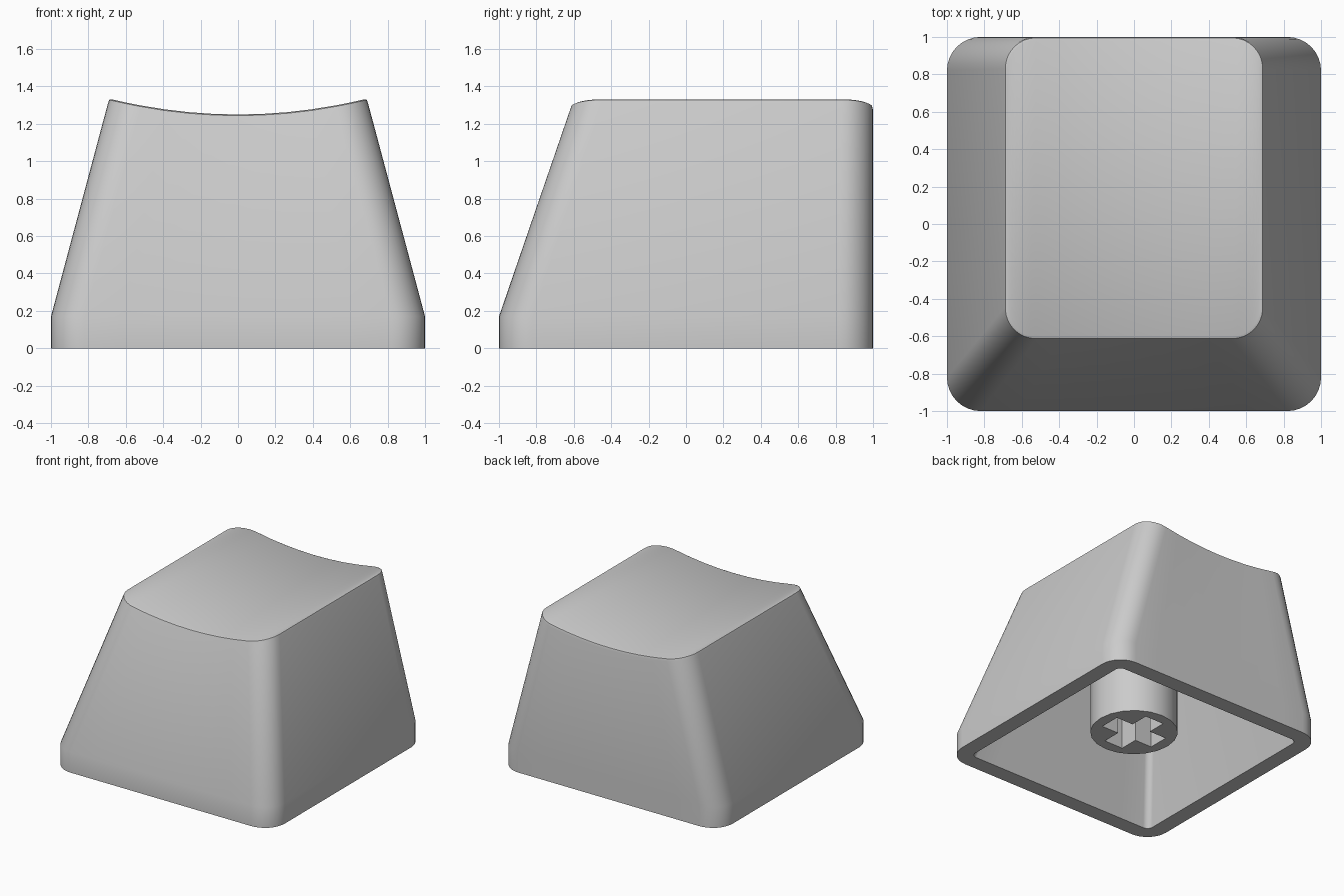
import bpy, bmesh, math

if "Cube" in bpy.data.objects:
    bpy.data.objects.remove(bpy.data.objects["Cube"])


def dish(x):
    # cylindrical scoop running front to back
    return 1.25 + 0.08 * (x / 0.67) ** 2


def ring(bm, hx, y0, y1, r, z, seg=8, mid=8):
    # rounded rectangle: front half left to right, then the back half right to left
    xs = [(-hx + r - r * math.cos(a), r - r * math.sin(a))
          for a in [math.pi / 2 * i / seg for i in range(seg + 1)]]
    w = hx - r
    front = xs + [(-w + 2 * w * i / mid, 0) for i in range(1, mid)]
    front += [(-x, d) for x, d in reversed(xs)]
    pts = [(x, y0 + d) for x, d in front] + [(x, y1 - d) for x, d in reversed(front)]
    return [bm.verts.new((x, y, z(x) if callable(z) else z)) for x, y in pts]


def cap(bm, loop):
    # strips joining front and back points that share the same x
    n = len(loop)
    for i in range(n // 2 - 1):
        bm.faces.new((loop[i], loop[i + 1], loop[n - 2 - i], loop[n - 1 - i]))


def finish(bm, name):
    bmesh.ops.recalc_face_normals(bm, faces=bm.faces)
    mesh = bpy.data.meshes.new(name)
    bm.to_mesh(mesh)
    bm.free()
    ob = bpy.data.objects.new(name, mesh)
    bpy.context.collection.objects.link(ob)
    bpy.ops.object.select_all(action='DESELECT')
    ob.select_set(True)
    bpy.context.view_layer.objects.active = ob
    bpy.ops.object.shade_smooth_by_angle(angle=math.radians(30))
    return ob


# Hollow shell: cavity ceiling, inner rim, outer skirt, tapered walls, soft top edge
bm = bmesh.new()
loops = [
    ring(bm, 0.59, -0.50, 0.87, 0.05, 1.10),
    ring(bm, 0.87, -0.87, 0.87, 0.05, 0.0),
    ring(bm, 1.00, -1.00, 1.00, 0.18, 0.0),
    ring(bm, 1.00, -1.00, 1.00, 0.18, 0.17),
    ring(bm, 0.695, -0.62, 1.00, 0.17, lambda x: dish(x) - 0.025),
    ring(bm, 0.688, -0.613, 0.995, 0.163, lambda x: dish(x) - 0.006),
    ring(bm, 0.675, -0.60, 0.982, 0.15, dish),
]
for a, b in zip(loops, loops[1:]):
    for i in range(len(a)):
        j = (i + 1) % len(a)
        bm.faces.new((a[i], a[j], b[j], b[i]))
cap(bm, loops[0])
cap(bm, loops[-1])
finish(bm, "keycap_shell")

# Round stem with a cross-shaped socket
bm = bmesh.new()
L, w, bottom, top = 0.24, 0.085, 0.14, 1.11
circle = [(0.33 * math.cos(math.tau * i / 20), 0.33 * math.sin(math.tau * i / 20))
          for i in range(20)]
arm = [(L, -w), (L, w), (w, w)]
cross = []
for k in range(4):
    c, s = round(math.cos(k * math.pi / 2)), round(math.sin(k * math.pi / 2))
    cross += [(c * x - s * y, s * x + c * y) for x, y in arm]
edges = []
for outline in (circle, cross):
    vs = [bm.verts.new((x, y, bottom)) for x, y in outline]
    edges += [bm.edges.new((vs[i - 1], vs[i])) for i in range(len(vs))]
bmesh.ops.triangle_fill(bm, use_beauty=True, edges=edges)
ext = bmesh.ops.extrude_face_region(bm, geom=bm.faces[:], use_keep_orig=True)
for v in [g for g in ext["geom"] if isinstance(g, bmesh.types.BMVert)]:
    v.co.z = top
finish(bm, "switch_stem")
